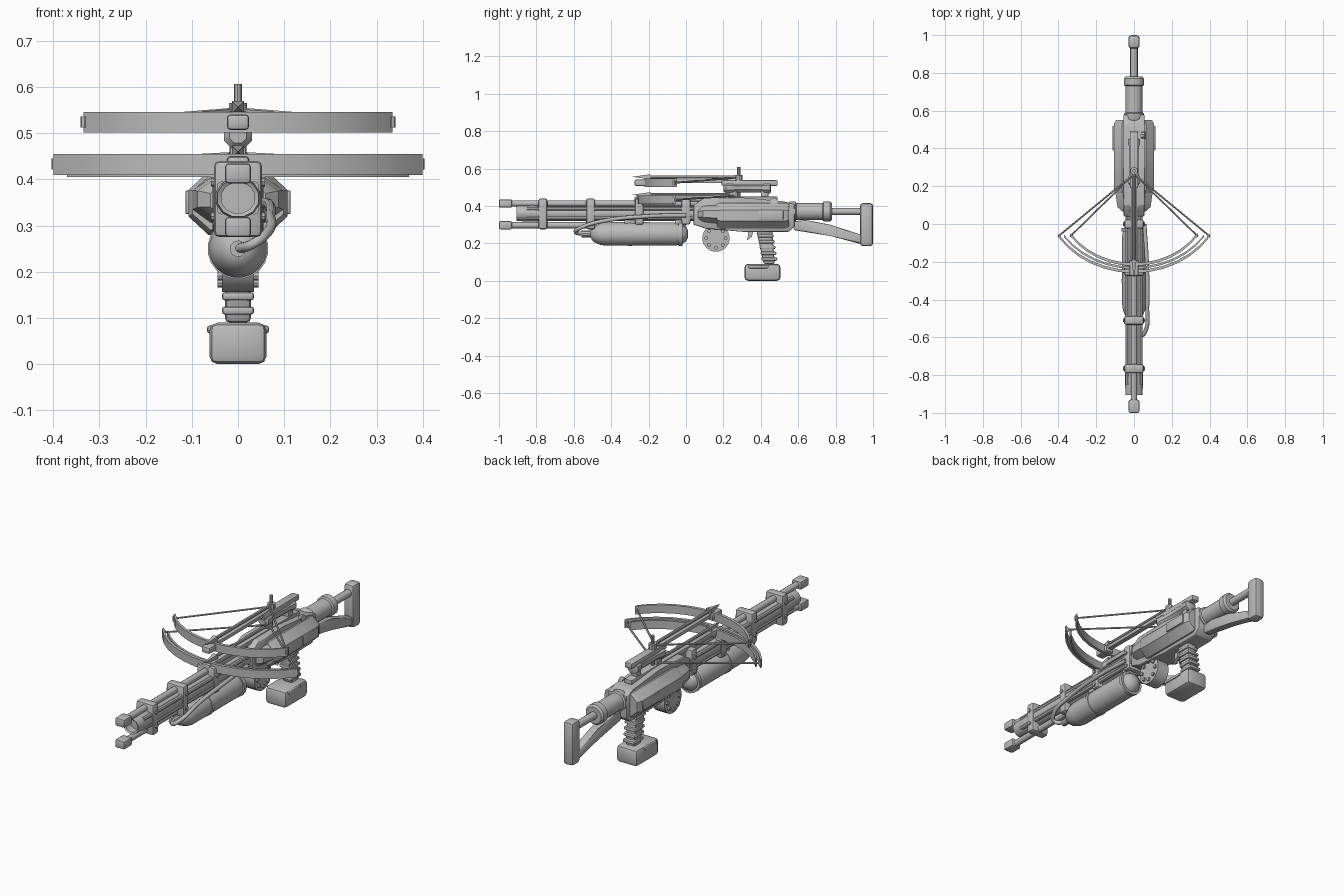
import bpy, bmesh
from math import sin, cos, pi, radians
from mathutils import Vector

cube = bpy.data.objects.get("Cube")
if cube:
    bpy.data.objects.remove(cube, do_unlink=True)

grey = bpy.data.materials.new("plain grey")
grey.use_nodes = True
grey.diffuse_color = (0.5, 0.5, 0.5, 1)
grey.node_tree.nodes["Principled BSDF"].inputs["Base Color"].default_value = (0.5, 0.5, 0.5, 1)


def finish(name, bm, bevel=0, segments=2):
    if bevel:
        bmesh.ops.bevel(bm, geom=list(bm.edges), offset=bevel, segments=segments,
                        affect='EDGES', profile=0.5)
    bmesh.ops.recalc_face_normals(bm, faces=list(bm.faces))
    mesh = bpy.data.meshes.new(name)
    bm.to_mesh(mesh)
    bm.free()
    mesh.materials.append(grey)
    ob = bpy.data.objects.new(name, mesh)
    bpy.context.collection.objects.link(ob)
    bpy.ops.object.select_all(action='DESELECT')
    ob.select_set(True)
    bpy.context.view_layer.objects.active = ob
    bpy.ops.object.shade_smooth_by_angle(angle=radians(35))
    return ob


def skin(name, rings, bevel=0, closed=True):
    """Bridge a list of equal point rings and cap both ends."""
    bm = bmesh.new()
    loops = [[bm.verts.new(p) for p in ring] for ring in rings]
    n = len(loops[0])
    for a, b in zip(loops, loops[1:]):
        for i in range(n):
            j = (i + 1) % n
            bm.faces.new((a[i], a[j], b[j], b[i]))
    if closed:
        bm.faces.new(loops[0])
        bm.faces.new(loops[-1])
    return finish(name, bm, bevel)


def box(name, x, y, z, bevel=0.008):
    """Bevelled box from its low and high limits."""
    rings = [[(x[0], yy, z[0]), (x[1], yy, z[0]), (x[1], yy, z[1]), (x[0], yy, z[1])] for yy in y]
    return skin(name, rings, bevel)


def lathe(name, z, profile, sides=16, x=0, wide=1):
    """Turned part along y from (y, radius) pairs."""
    rings = []
    for y, r in profile:
        angles = [2 * pi * (i + 0.5) / sides for i in range(sides)]
        rings.append([(x + wide * r * cos(a), y, z + r * sin(a)) for a in angles])
    return skin(name, rings)


def rod(name, a, b, r, sides=10, r2=None):
    a, b = Vector(a), Vector(b)
    d = (b - a).normalized()
    u = d.orthogonal().normalized()
    v = d.cross(u)
    angles = [2 * pi * i / sides for i in range(sides)]
    return skin(name, [[p + u * q * cos(t) + v * q * sin(t) for t in angles]
                       for p, q in ((a, r), (b, r if r2 is None else r2))])


def side_plate(name, outline, half, bevel=0.006):
    """Extrude a (y, z) outline across the width."""
    return skin(name, [[(x, y, z) for y, z in outline] for x in (-half, half)], bevel)


# Barrels: thick core plus upper and lower rods with square muzzles
lathe("core_barrel", 0.36, [(-0.86, 0.02), (-0.86, 0.034), (-0.90, 0.034), (-0.905, 0.042),
                            (-0.82, 0.046), (-0.77, 0.042), (0.1, 0.042)], 12, wide=1.1)
for label, z, back in (("upper", 0.413, 0.1), ("lower", 0.297, -0.2)):
    rod(label + "_barrel", (0, -0.95, z), (0, back, z), 0.017, 12)
    box(label + "_muzzle", (-0.028, 0.028), (-1, -0.93), (z - 0.022, z + 0.022))
for x in (-0.035, 0.035):
    rod("side_rod", (x, -0.85, 0.385), (x, 0.08, 0.385), 0.011, 8)
    rod("lower_side_rod", (x, -0.85, 0.335), (x, 0.08, 0.335), 0.011, 8)

# Barrel clamps with bolts
for y in (-0.765, -0.51, -0.25, 0.0):
    low = 0.275 if y < -0.3 else 0.3
    box("barrel_clamp", (-0.052, 0.052), (y - 0.024, y + 0.024), (low, 0.44), 0.012)
    for x in (-1, 1):
        for z in (0.32, 0.395):
            rod("clamp_bolt", (x * 0.045, y, z), (x * 0.059, y, z), 0.01, 8)

# Gas tank with bands and valve
lathe("tank", 0.25, [(-0.51, 0.02), (-0.495, 0.042), (-0.46, 0.058), (-0.43, 0.063), (-0.06, 0.063),
                     (-0.025, 0.057), (0.0, 0.04), (0.012, 0.015)], 20)
for y in (-0.3, -0.03):
    lathe("tank_band", 0.25, [(y - 0.01, 0.062), (y - 0.01, 0.066), (y + 0.01, 0.066), (y + 0.01, 0.062)], 20)
    box("tank_mount", (-0.03, 0.03), (y - 0.03, y + 0.03), (0.29, 0.35))
rod("tank_valve", (0, -0.56, 0.25), (0, -0.49, 0.25), 0.018, 10)

# Hose from the valve back along the left side
curve = bpy.data.curves.new("hose", 'CURVE')
curve.dimensions = '3D'
curve.bevel_depth = 0.011
curve.bevel_resolution = 2
curve.use_fill_caps = True
path = [(0, -0.55, 0.25), (0.035, -0.59, 0.262), (0.063, -0.56, 0.285), (0.07, -0.44, 0.32),
        (0.068, -0.2, 0.345), (0.055, 0.0, 0.35)]
spline = curve.splines.new('BEZIER')
spline.bezier_points.add(len(path) - 1)
for point, co in zip(spline.bezier_points, path):
    point.co = co
    point.handle_left_type = point.handle_right_type = 'AUTO'
curve.materials.append(grey)
bpy.context.collection.objects.link(bpy.data.objects.new("hose", curve))


# Receiver: eight-sided shell
def shell(y, w, low, high):
    mid, h = (low + high) / 2, (high - low) / 2
    pts = [(1, -0.42), (1, 0.42), (0.6, 1), (-0.6, 1), (-1, 0.42), (-1, -0.42), (-0.6, -1), (0.6, -1)]
    return [(w * a, y, mid + h * b) for a, b in pts]


skin("receiver_nose", [shell(0.065, 0.06, 0.32, 0.39), shell(0.09, 0.088, 0.315, 0.4),
                       shell(0.18, 0.1, 0.305, 0.405)])
skin("receiver", [shell(0.165, 0.098, 0.29, 0.41), shell(0.185, 0.107, 0.28, 0.417),
                  shell(0.53, 0.107, 0.28, 0.417), shell(0.55, 0.095, 0.29, 0.41)])
side_plate("receiver_spine", [(0.04, 0.3), (0.04, 0.405), (0.1, 0.445), (0.3, 0.445), (0.52, 0.425),
                              (0.58, 0.41), (0.58, 0.29), (0.55, 0.262), (0.3, 0.262), (0.1, 0.28)], 0.055)
for x in (-1, 1):
    limits = sorted((x * 0.1, x * 0.114))
    box("side_panel", limits, (0.39, 0.52), (0.325, 0.376), 0.003)
rod("bolt_handle", (0.04, 0.47, 0.42), (0.06, 0.47, 0.425), 0.02, 10)

# Drum magazine with ring of bolts
rod("drum", (-0.035, 0.16, 0.228), (0.035, 0.16, 0.228), 0.073, 20)
for i in range(8):
    y, z = 0.16 + 0.052 * cos(i * pi / 4), 0.228 + 0.052 * sin(i * pi / 4)
    rod("drum_bolt", (-0.044, y, z), (0.044, y, z), 0.01, 8)

# Ribbed grip, trigger and box at the base
side_plate("grip", [(0.375, 0.275), (0.46, 0.275), (0.475, 0.09), (0.415, 0.09)], 0.028, 0.01)
for i in range(5):
    z = 0.24 - i * 0.031
    y = 0.426 + i * 0.005
    box("grip_rib", (-0.035, 0.035), (y - 0.042, y + 0.042), (z - 0.009, z + 0.009), 0.007)
side_plate("trigger", [(0.33, 0.27), (0.36, 0.27), (0.352, 0.235), (0.325, 0.215), (0.332, 0.24)], 0.008, 0)
box("base_box", (-0.062, 0.062), (0.313, 0.505), (0, 0.09), 0.018)
box("base_box_latch", (-0.067, 0.067), (0.335, 0.44), (0.066, 0.084), 0.006)

# Rear cylinder, stock tube, strut and butt
lathe("rear_cylinder", 0.37, [(0.54, 0.045), (0.555, 0.054), (0.585, 0.054), (0.59, 0.046), (0.73, 0.046),
                              (0.735, 0.054), (0.77, 0.054), (0.78, 0.045)], 16)
rod("stock_tube", (0, 0.76, 0.37), (0, 0.95, 0.37), 0.02, 12)
side_plate("stock_strut", [(0.56, 0.315), (0.64, 0.325), (0.77, 0.30), (0.94, 0.245), (0.94, 0.195),
                           (0.77, 0.24), (0.58, 0.27)], 0.02)
box("butt", (-0.03, 0.03), (0.93, 1), (0.185, 0.415), 0.016)


# Bows: curved limbs, strings, rails and loaded bolts
def bow(name, w, apex, tip, low, high, thick=0.016, steps=12):
    rings = []
    for i in range(steps + 1):
        t = 2 * i / steps - 1
        x = w * sin(t) / sin(1)
        y = apex + (tip - apex) * (1 - cos(t)) / (1 - cos(1))
        rings.append([(x, y, low), (x, y + thick, low), (x, y + thick, high), (x, y, high)])
    skin(name, rings)


bow("lower_bow", 0.4, -0.26, -0.07, 0.41, 0.455)
bow("lower_bow_backing", 0.37, -0.238, -0.07, 0.405, 0.45, 0.012)
bow("upper_bow", 0.335, -0.222, -0.065, 0.502, 0.546)
for label, w, z, top in (("lower", 0.395, 0.433, 0.46), ("upper", 0.332, 0.524, 0.556)):
    for x in (-w, w):
        rod(label + "_string", (x, -0.06, z), (0, 0.265, top - 0.005), 0.005, 6)
        rod(label + "_string_pin", (x, -0.062, z - 0.012), (x, -0.062, z + 0.012), 0.009, 8)
    rod(label + "_bolt_shaft", (0, -0.22, top), (0, 0.27, top), 0.008, 8)
    rod(label + "_bolt_head", (0, -0.19, top), (0, -0.285, top), 0.019, 4, 0.001)
    box(label + "_bow_clamp", (-0.024, 0.024), (-0.275, -0.19), (z - 0.017, z + 0.017), 0.008)
box("lower_rail", (-0.022, 0.022), (-0.26, 0.49), (0.425, 0.45), 0.005)
box("upper_rail", (-0.014, 0.014), (-0.21, 0.25), (0.522, 0.542), 0.004)

# Sight tube, its rail and post
lathe("sight_tube", 0.497, [(0.2, 0.02), (0.215, 0.033), (0.25, 0.033), (0.26, 0.027), (0.41, 0.027),
                            (0.42, 0.033), (0.45, 0.033), (0.455, 0.02)], 8)
box("sight_rail", (-0.022, 0.022), (0.19, 0.49), (0.508, 0.538), 0.007)
for y in (0.25, 0.42):
    box("sight_mount", (-0.018, 0.018), (y - 0.02, y + 0.02), (0.435, 0.49), 0.005)
rod("sight_post", (0, 0.282, 0.43), (0, 0.282, 0.607), 0.009, 10)
rod("post_collar", (0, 0.282, 0.535), (0, 0.282, 0.565), 0.02, 10)
